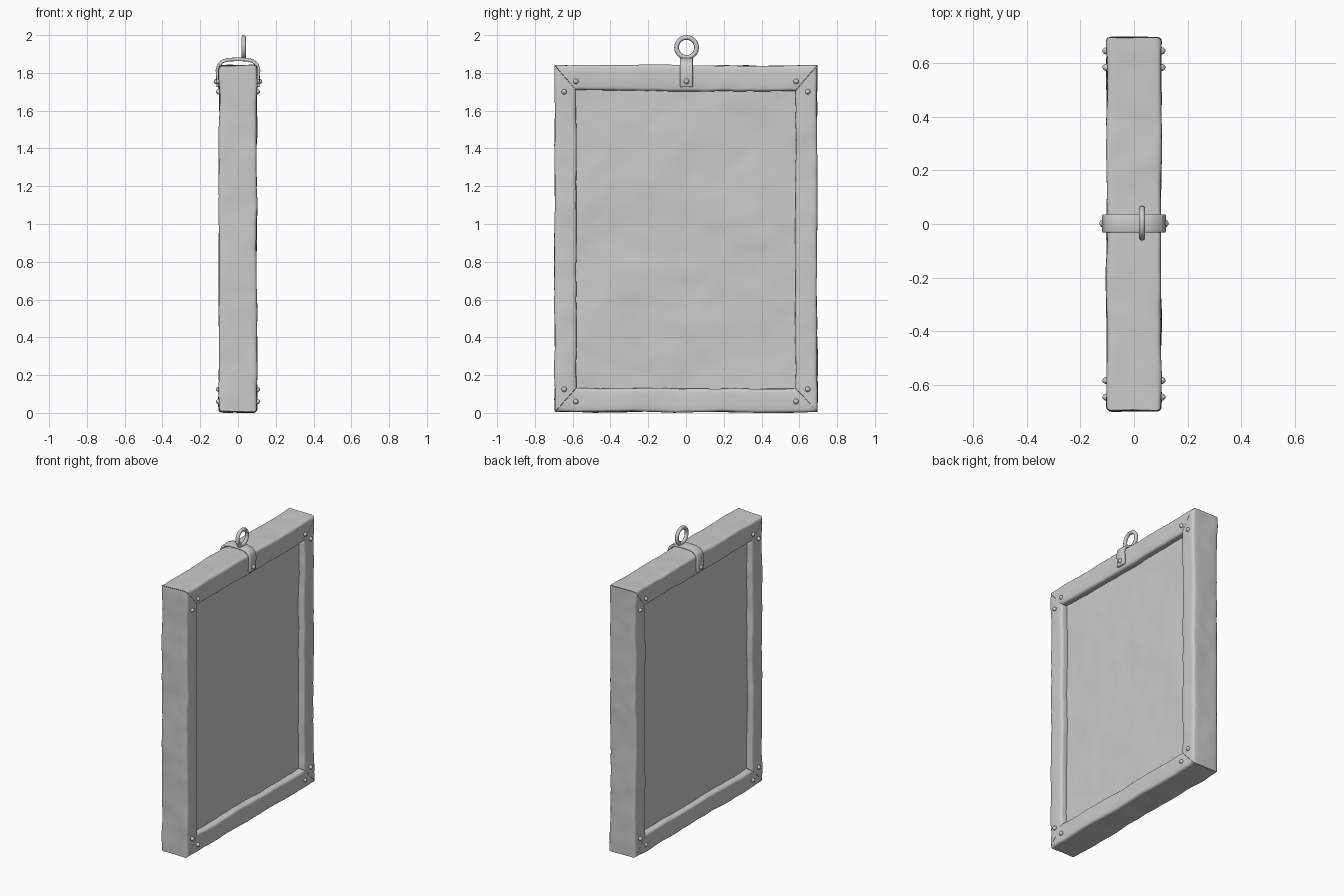
import bpy, bmesh, math
from mathutils import Vector, noise

cube = bpy.data.objects.get("Cube")
if cube:
    bpy.data.objects.remove(cube, do_unlink=True)

grey = bpy.data.materials.new("weathered grey")
grey.use_nodes = True
colour = (0.6, 0.6, 0.6, 1)
grey.diffuse_color = colour
grey.node_tree.nodes["Principled BSDF"].inputs["Base Color"].default_value = colour

HALF_W, BOTTOM, TOP, HALF_T = 0.695, 0.005, 1.84, 0.1
STILE, HEAD, SILL = 0.115, 0.135, 0.125
PANEL_T = 0.058


def wobble(p, amount):
    """Hand-worn surface: broad dents plus finer chips."""
    broad = noise.noise_vector(p * 4.0)
    fine = noise.noise_vector(p * 11.0 + Vector((7, 3, 5)))
    return p + amount * (broad + 0.5 * fine)


def finish(name, bm, angle=40):
    bmesh.ops.recalc_face_normals(bm, faces=bm.faces)
    mesh = bpy.data.meshes.new(name)
    bm.to_mesh(mesh)
    bm.free()
    mesh.materials.append(grey)
    obj = bpy.data.objects.new(name, mesh)
    bpy.context.collection.objects.link(obj)
    bpy.ops.object.select_all(action='DESELECT')
    obj.select_set(True)
    bpy.context.view_layer.objects.active = obj
    bpy.ops.object.shade_smooth_by_angle(angle=math.radians(angle))
    return obj


def rail_section(width, radius=0.016):
    """Rounded rectangle as (depth inward, x), with points along each side."""
    pts = []
    corners = [(0, -HALF_T, 180), (width, -HALF_T, 270),
               (width, HALF_T, 0), (0, HALF_T, 90)]
    for i, (d, x, start) in enumerate(corners):
        cd = radius if d == 0 else d - radius
        cx = x - math.copysign(radius, x)
        for k in range(4):
            a = math.radians(start + 30 * k)
            pts.append(Vector((cd + radius * math.cos(a), cx + radius * math.sin(a))))
    full = []
    for i, p in enumerate(pts):
        q = pts[(i + 1) % len(pts)]
        steps = max(1, round((q - p).length / 0.03))
        full += [p.lerp(q, s / steps) for s in range(steps)]
    return full


def rail(name, start, end, inward, width, start_width, end_width):
    """Board between two outer corners, mitred against its neighbours."""
    bm = bmesh.new()
    along = (end - start).normalized()
    rings = []
    steps = int((end - start).length / 0.03)
    section = rail_section(width)
    for s in range(steps + 1):
        ring = []
        for d, x in section:
            a = start + along * (d * start_width / width + 0.001)
            b = end - along * (d * end_width / width + 0.001)
            p = a.lerp(b, s / steps) + inward * d + Vector((x, 0, 0))
            ring.append(bm.verts.new(wobble(p, 0.007)))
        rings.append(ring)
    n = len(section)
    for r, q in zip(rings, rings[1:]):
        for i in range(n):
            bm.faces.new((r[i], r[(i + 1) % n], q[(i + 1) % n], q[i]))
    bm.faces.new(rings[0])
    bm.faces.new(rings[-1])
    return finish(name, bm)


# Mitred frame boards
bl, br = Vector((0, -HALF_W, BOTTOM)), Vector((0, HALF_W, BOTTOM))
tl, tr = Vector((0, -HALF_W, TOP)), Vector((0, HALF_W, TOP))
up, side = Vector((0, 0, 1)), Vector((0, 1, 0))
rail("top_rail", tl, tr, -up, HEAD, STILE, STILE)
rail("bottom_rail", bl, br, up, SILL, STILE, STILE)
rail("front_stile", bl, tl, side, STILE, SILL, HEAD)
rail("back_stile", br, tr, -side, STILE, SILL, HEAD)

# Recessed board, worn on both faces
bm = bmesh.new()
nu, nv = 36, 48
for x in (-PANEL_T, PANEL_T):
    grid = []
    for i in range(nu + 1):
        row = []
        for j in range(nv + 1):
            p = Vector((x, -0.62 + 1.24 * i / nu, 0.08 + 1.68 * j / nv))
            p.x = wobble(p, 0.008).x
            row.append(bm.verts.new(p))
        grid.append(row)
    for i in range(nu):
        for j in range(nv):
            bm.faces.new((grid[i][j], grid[i + 1][j], grid[i + 1][j + 1], grid[i][j + 1]))
rim = [e for e in bm.edges if e.is_boundary]
bmesh.ops.bridge_loops(bm, edges=rim)
finish("panel", bm)


def nail(name, x, y, z, radius):
    bm = bmesh.new()
    bmesh.ops.create_uvsphere(bm, u_segments=10, v_segments=6, radius=radius)
    bmesh.ops.scale(bm, vec=(1.1, 1, 1), verts=bm.verts)
    bmesh.ops.translate(bm, vec=(x, y, z), verts=bm.verts)
    finish(name, bm, 60)


# Pairs of nails at each corner, on both faces
for face, sx in (("left", 1), ("right", -1)):
    for end, sy in (("front", -1), ("back", 1)):
        for level, zs in (("top", (1.755, 1.70)), ("bottom", (0.06, 0.125))):
            for k, (y, z) in enumerate(zip((0.583, 0.645), zs)):
                nail(f"nail_{face}_{end}_{level}_{k + 1}", sx * 0.102, sy * y, z, 0.014)
    nail(f"strap_rivet_{face}", sx * 0.113, 0.002, 1.755, 0.015)

# Hanging strap bent over the top rail
half = [(0, 1.872), (0.05, 1.870), (0.08, 1.862), (0.1, 1.845),
        (0.109, 1.815), (0.106, 1.78), (0.105, 1.725)]
path = [(-x, z) for x, z in reversed(half[1:])] + half
bm = bmesh.new()
edges = [[bm.verts.new((x, y, z)) for x, z in path] for y in (-0.032, 0.036)]
for i in range(len(path) - 1):
    bm.faces.new((edges[0][i], edges[0][i + 1], edges[1][i + 1], edges[1][i]))
strap = finish("hanging_strap", bm, 50)
solid = strap.modifiers.new("thickness", 'SOLIDIFY')
solid.thickness, solid.offset = 0.019, 0
bevel = strap.modifiers.new("soft_edges", 'BEVEL')
bevel.width, bevel.segments = 0.005, 2

# Hanging ring
bpy.ops.mesh.primitive_torus_add(major_radius=0.053, minor_radius=0.0125,
                                 major_segments=28, minor_segments=10,
                                 location=(0.03, 0.003, 1.9345),
                                 rotation=(0, math.pi / 2, 0))
ring = bpy.context.object
ring.name = "hanging_ring"
ring.data.materials.append(grey)
bpy.ops.object.shade_smooth_by_angle(angle=math.radians(60))
